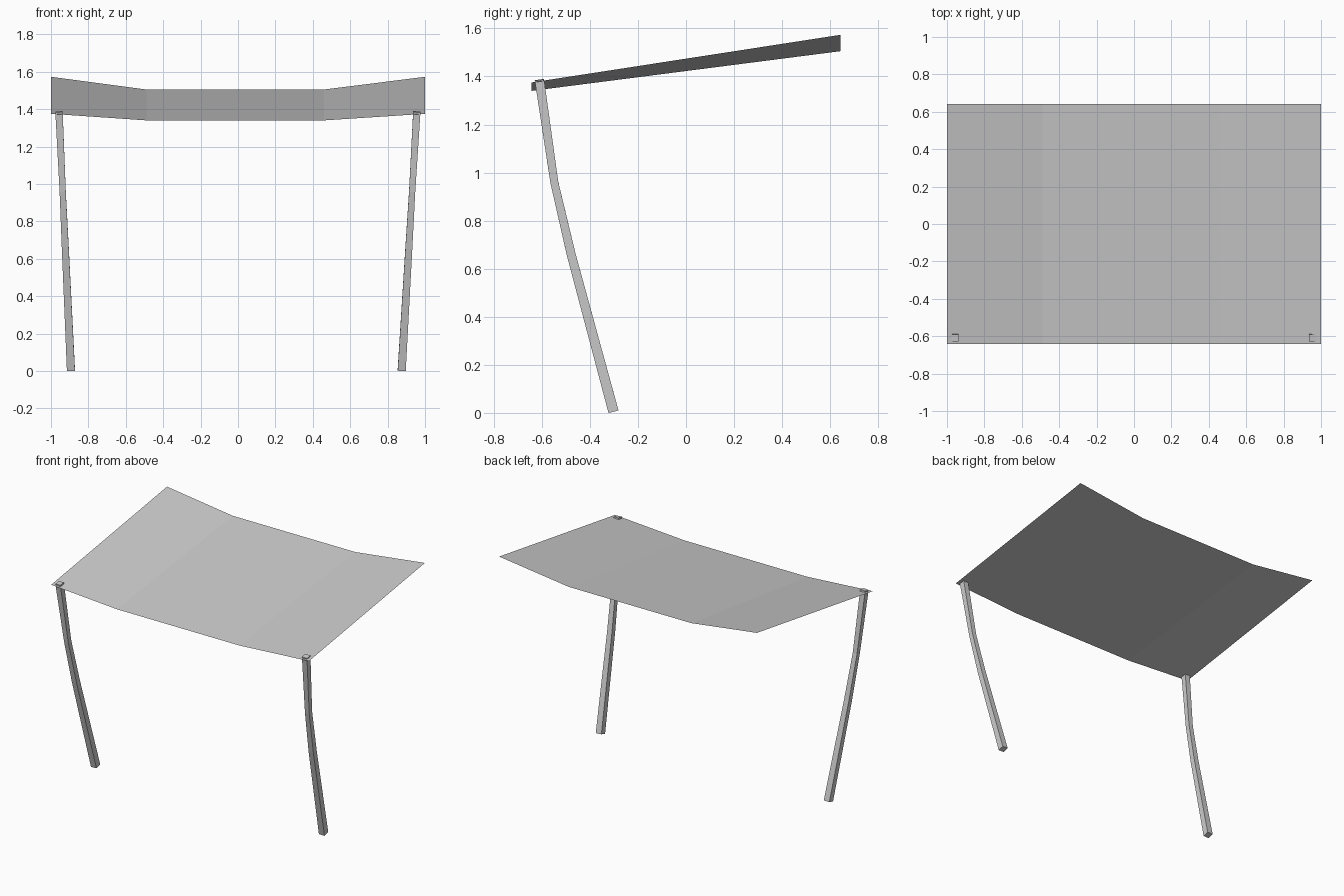
import bpy
import bmesh
from mathutils import Vector

cube = bpy.data.objects.get("Cube")
if cube:
    bpy.data.objects.remove(cube, do_unlink=True)

# One plain grey for everything
grey = bpy.data.materials.new("light_grey")
grey.use_nodes = True
colour = (0.6, 0.6, 0.6, 1.0)
grey.diffuse_color = colour
grey.node_tree.nodes["Principled BSDF"].inputs["Base Color"].default_value = colour


def add_object(name, bm):
    mesh = bpy.data.meshes.new(name)
    bm.to_mesh(mesh)
    bm.free()
    mesh.materials.append(grey)
    obj = bpy.data.objects.new(name, mesh)
    bpy.context.collection.objects.link(obj)
    return obj


# Canopy: a thin sheet with raised sides, climbing towards the back
def make_canopy():
    bm = bmesh.new()
    profile = [(-1.0, 1.375, 1.573), (-0.49, 1.34, 1.505),
               (0.46, 1.34, 1.505), (1.0, 1.375, 1.573)]
    front = [bm.verts.new((x, -0.642, zf)) for x, zf, zb in profile]
    back = [bm.verts.new((x, 0.642, zb)) for x, zf, zb in profile]
    for i in range(len(profile) - 1):
        bm.faces.new((front[i], front[i + 1], back[i + 1], back[i]))
    add_object("canopy_sheet", bm)


# Post: a square section swept along a path that bows forward and outward
def make_post(name, x_foot, x_top):
    path = [(-0.302, 0.006, 0.0215), (-0.478, 0.66, 0.0185),
            (-0.548, 0.96, 0.0165), (-0.61, 1.386, 0.0195)]
    height = path[-1][1]
    points = [Vector((x_foot + (x_top - x_foot) * z / height, y, z)) for y, z, r in path]
    bm = bmesh.new()
    rings = []
    for i, (point, (y, z, r)) in enumerate(zip(points, path)):
        along = points[min(i + 1, len(points) - 1)] - points[max(i - 1, 0)]
        along.normalize()
        deep = along.cross(Vector((1, 0, 0))).normalized()
        side = deep.cross(along)
        rings.append([bm.verts.new(point + r * (a * side + b * deep))
                      for a, b in ((-1, -1), (1, -1), (1, 1), (-1, 1))])
    for low, high in zip(rings, rings[1:]):
        for j in range(4):
            k = (j + 1) % 4
            bm.faces.new((low[j], low[k], high[k], high[j]))
    bm.faces.new(rings[0])
    bm.faces.new(rings[-1])
    bmesh.ops.recalc_face_normals(bm, faces=bm.faces)
    add_object(name, bm)


make_canopy()
make_post("right_post", -0.893, -0.957)
make_post("left_post", 0.875, 0.956)
